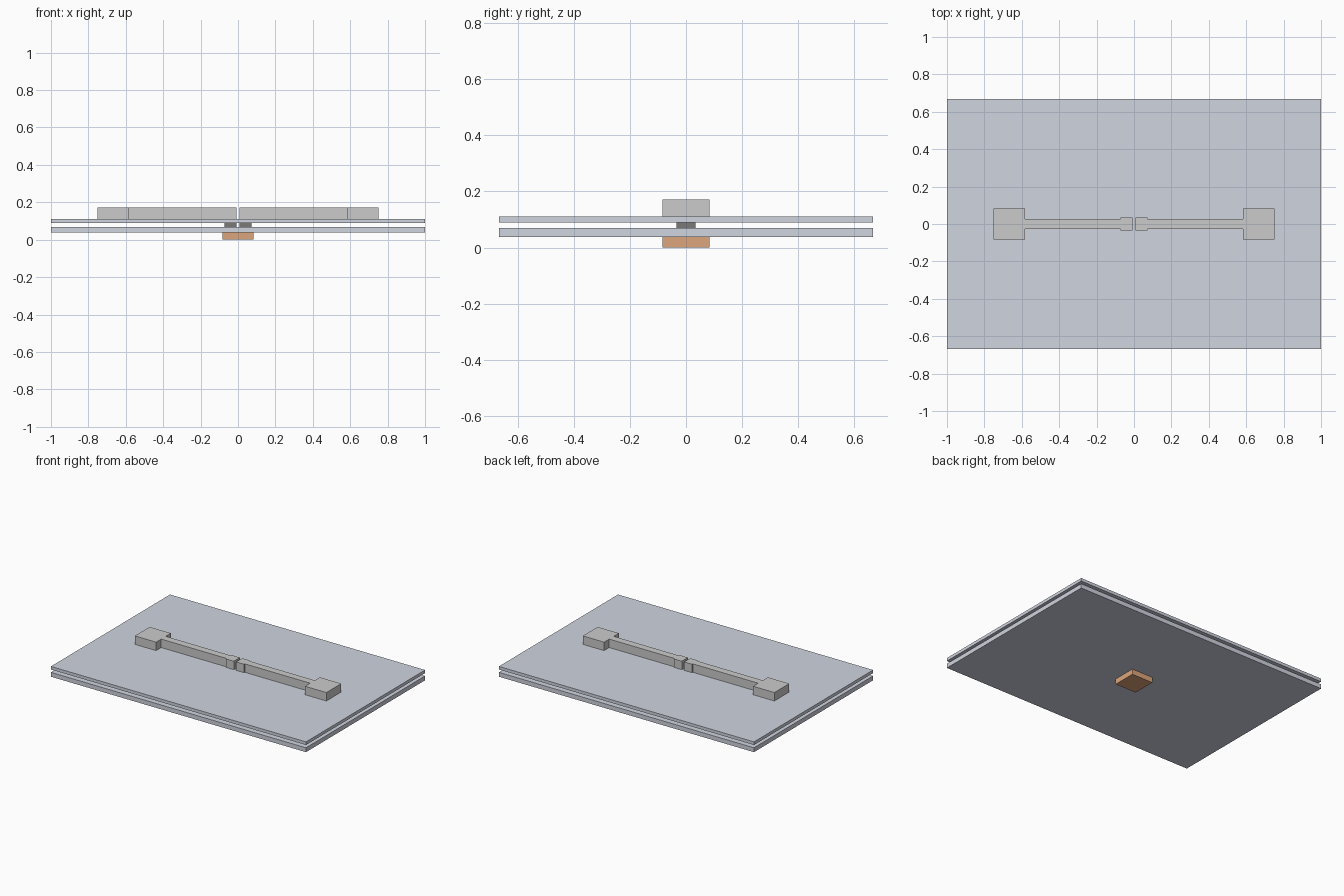
import bpy
import bmesh

if "Cube" in bpy.data.objects:
    bpy.data.objects.remove(bpy.data.objects["Cube"])


def material(name, rgb):
    mat = bpy.data.materials.new(name)
    mat.diffuse_color = (*rgb, 1)
    mat.use_nodes = True
    mat.node_tree.nodes["Principled BSDF"].inputs["Base Color"].default_value = mat.diffuse_color
    return mat


def slab(name, outline, z0, z1, mat=None, mirror=False):
    """Extrude a flat outline from z0 to z1, optionally mirrored across x = 0."""
    bm = bmesh.new()
    face = bm.faces.new([bm.verts.new((x, y, z0)) for x, y in outline])
    ext = bmesh.ops.extrude_face_region(bm, geom=[face], use_keep_orig=True)
    top = [v for v in ext["geom"] if isinstance(v, bmesh.types.BMVert)]
    bmesh.ops.translate(bm, verts=top, vec=(0, 0, z1 - z0))
    bmesh.ops.recalc_face_normals(bm, faces=bm.faces)
    mesh = bpy.data.meshes.new(name)
    bm.to_mesh(mesh)
    bm.free()
    obj = bpy.data.objects.new(name, mesh)
    bpy.context.collection.objects.link(obj)
    if mat:
        mesh.materials.append(mat)
    if mirror:
        mod = obj.modifiers.new("mirror", 'MIRROR')
        mod.use_mirror_merge = False
    return obj


def rect(x0, x1, half_y):
    return [(x0, -half_y), (x1, -half_y), (x1, half_y), (x0, half_y)]


copper = material("copper", (0.72, 0.38, 0.2))
sheet = material("pale_blue_grey", (0.63, 0.66, 0.74))
dark = material("dark_grey", (0.2, 0.19, 0.19))

# Layer heights, bottom to top
Z = [0, 0.038, 0.069, 0.089, 0.111, 0.171]

# Bottom pad and the two sheets
slab("bottom_pad", rect(-0.083, 0.083, 0.083), Z[0], Z[1], copper)
slab("lower_plate", rect(-1, 1, 0.667), Z[1], Z[2], sheet)
slab("upper_plate", rect(-1, 1, 0.667), Z[3], Z[4], sheet)

# Spacer blocks between the sheets
slab("spacer_blocks", rect(0.009, 0.072, 0.034), Z[2], Z[3], dark, mirror=True)

# Stepped strips on top: inner tip, narrow bar, square end pad
half = [(0.009, 0.034), (0.072, 0.034), (0.072, 0.026),
        (0.584, 0.026), (0.584, 0.083), (0.751, 0.083)]
outline = half + [(x, -y) for x, y in reversed(half)]
slab("top_strips", outline, Z[4], Z[5], mirror=True)
